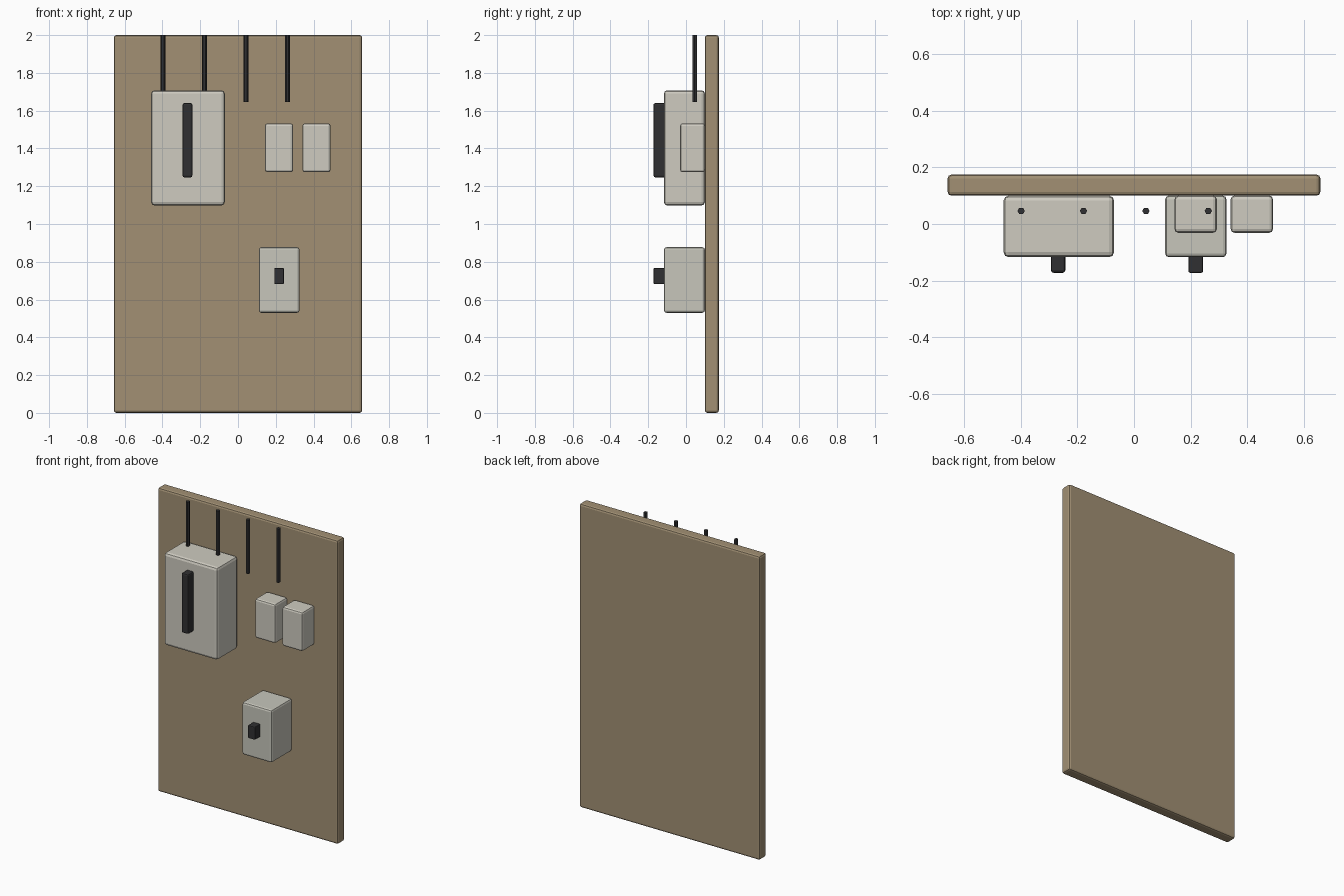
import bpy
import math

if "Cube" in bpy.data.objects:
    bpy.data.objects.remove(bpy.data.objects["Cube"])


def material(name, color):
    m = bpy.data.materials.new(name)
    m.diffuse_color = (*color, 1)
    m.use_nodes = True
    m.node_tree.nodes["Principled BSDF"].inputs["Base Color"].default_value = m.diffuse_color
    return m


WOOD = material("wood", (0.36, 0.28, 0.175))
CASING = material("casing", (0.62, 0.60, 0.53))
CASING_GREY = material("casing_grey", (0.57, 0.565, 0.50))
DARK = material("dark", (0.03, 0.03, 0.032))


def box(name, x, y, z, mat, bevel):
    """Bevelled box spanning the given (min, max) ranges."""
    bpy.ops.mesh.primitive_cube_add(size=1, location=[(a + b) / 2 for a, b in (x, y, z)])
    ob = bpy.context.object
    ob.name = name
    ob.scale = [b - a for a, b in (x, y, z)]
    bpy.ops.object.transform_apply(location=False, rotation=False, scale=True)
    ob.data.materials.append(mat)
    mod = ob.modifiers.new("bevel", "BEVEL")
    mod.width = bevel
    mod.segments = 2
    return ob


BACK = 0.10       # front face of the board
FACE = -0.117     # front face of the deep boxes
KNOB = -0.172     # front of the handles

# Mounting board
box("board", (-0.657, 0.657), (BACK, 0.174), (0, 2), WOOD, 0.013)

# Main switch box with its long lever
box("main_box", (-0.46, -0.07), (FACE, BACK), (1.098, 1.708), CASING, 0.018)
box("main_lever", (-0.293, -0.242), (KNOB, FACE + 0.01), (1.247, 1.64), DARK, 0.009)

# Pair of small boxes
for i, x in enumerate((0.143, 0.341)):
    box(f"small_box_{i + 1}", (x, x + 0.149), (-0.031, BACK), (1.274, 1.533), CASING, 0.013)

# Lower box with its knob
box("lower_box", (0.11, 0.326), (FACE, BACK), (0.53, 0.877), CASING_GREY, 0.013)
box("lower_knob", (0.192, 0.243), (KNOB, FACE + 0.01), (0.682, 0.767), DARK, 0.005)

# Four six-sided conduits coming down from the top
for i in range(4):
    bpy.ops.mesh.primitive_cylinder_add(
        vertices=6, radius=0.013, depth=0.355,
        location=(-0.398 + i * 0.22, 0.046, 1.8225), rotation=(0, 0, math.radians(30)))
    ob = bpy.context.object
    ob.name = f"conduit_{i + 1}"
    ob.data.materials.append(DARK)
